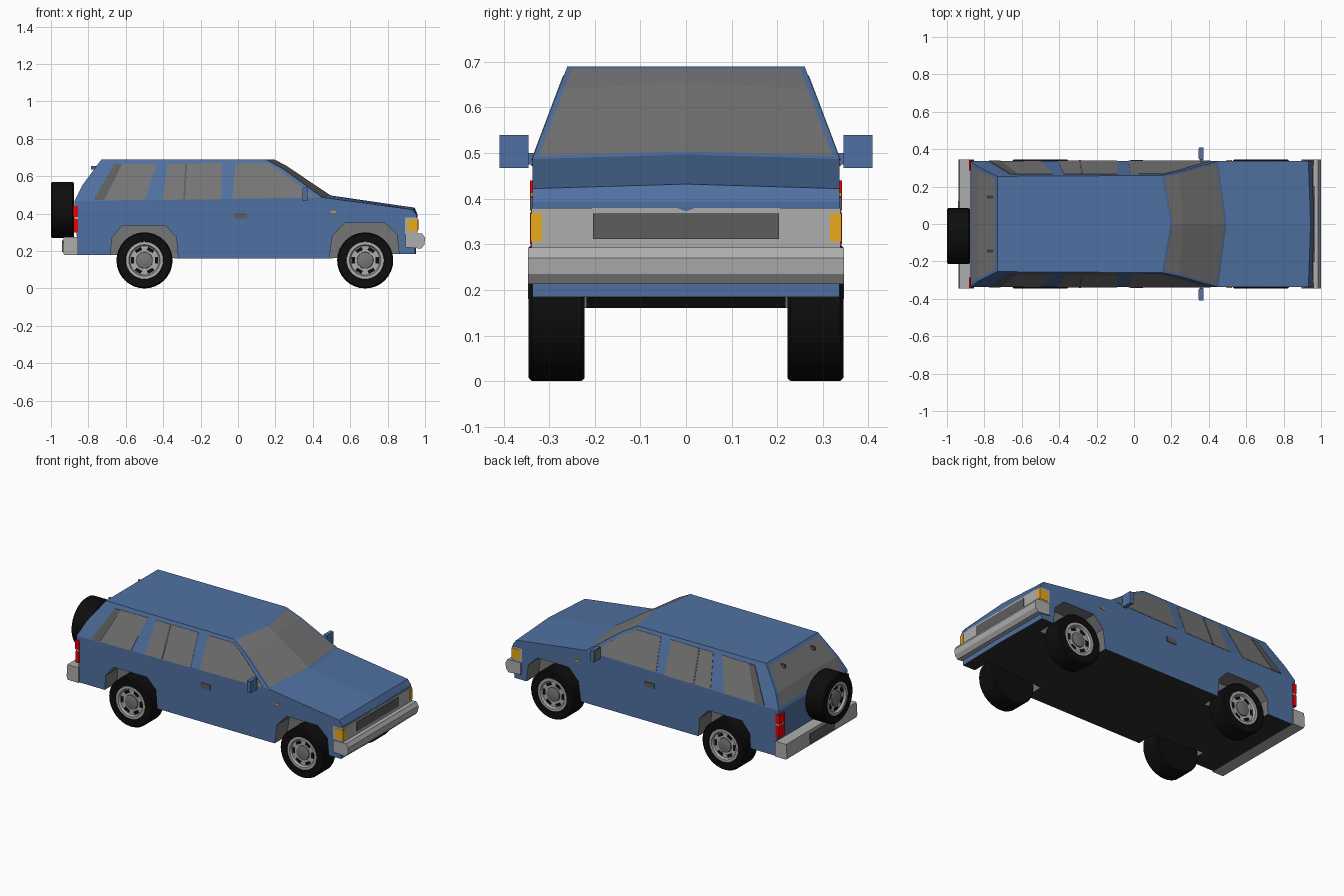
import bpy, bmesh, math
from mathutils import Matrix, Vector

if "Cube" in bpy.data.objects:
    bpy.data.objects.remove(bpy.data.objects["Cube"])


def mat(name, r, g, b):
    m = bpy.data.materials.new(name)
    m.diffuse_color = (r, g, b, 1)
    m.use_nodes = True
    m.node_tree.nodes["Principled BSDF"].inputs["Base Color"].default_value = m.diffuse_color
    return m


BLUE = mat("blue_paint", .08, .165, .36)
GLASS = mat("glass", .18, .18, .18)
DARK = mat("dark_grey", .11, .11, .11)
SILVER = mat("silver", .42, .42, .42)
BLACK = mat("rubber", .004, .004, .004)
FLOOR = mat("underside", .027, .027, .027)
AMBER = mat("amber", .8, .4, .01)
RED = mat("red", .9, .0, .0)


def finish(name, bm, mats, smooth=False):
    bmesh.ops.recalc_face_normals(bm, faces=bm.faces)
    me = bpy.data.meshes.new(name)
    bm.to_mesh(me)
    bm.free()
    for m in mats:
        me.materials.append(m)
    ob = bpy.data.objects.new(name, me)
    bpy.context.collection.objects.link(ob)
    if smooth:
        bpy.ops.object.select_all(action='DESELECT')
        ob.select_set(True)
        bpy.context.view_layer.objects.active = ob
        bpy.ops.object.shade_smooth_by_angle(angle=math.radians(30))
    return ob


def box(name, m, x0, x1, y0, y1, z0, z1, bm=None):
    b = bm or bmesh.new()
    M = Matrix.Translation(((x0 + x1) / 2, (y0 + y1) / 2, (z0 + z1) / 2))
    M = M @ Matrix.Diagonal((x1 - x0, y1 - y0, z1 - z0, 1))
    bmesh.ops.create_cube(b, size=1, matrix=M)
    return None if bm else finish(name, b, [m])


def pair(name, m, x0, x1, y0, y1, z0, z1):
    b = bmesh.new()
    box(name, m, x0, x1, y0, y1, z0, z1, b)
    box(name, m, x0, x1, -y1, -y0, z0, z1, b)
    return finish(name, b, [m])


def prism(bm, prof, y0, y1, index=0):
    a = [bm.verts.new((x, y0, z)) for x, z in prof]
    b = [bm.verts.new((x, y1, z)) for x, z in prof]
    n = len(prof)
    faces = [bm.faces.new(a), bm.faces.new(b[::-1])]
    faces += [bm.faces.new((a[i], a[(i + 1) % n], b[(i + 1) % n], b[i])) for i in range(n)]
    for f in faces:
        f.material_index = index


def side_y(x, z):
    # sloping plane of the cabin sides above the belt line
    return min(.337, .337 - .37 * (z - (.4795 + .0166 * x)))


# body shell: rows of x, z and the forward/upward bulge at the centre line
rows = [(-.875, .465, 0, 0), (-.83, .555, 0, 0), (-.73, .69, 0, 0), (.15, .69, .045, 0),
        (.24, .64, .02, .015), (.45, .487, .045, .01), (.932, .422, .012, .01),
        (.955, .393, .006, 0), (.945, .185, .006, 0), (.82, .185, 0, 0), (.49, .16, 0, 0),
        (-.315, .16, 0, 0), (-.68, .18, 0, 0), (-.855, .18, 0, 0)]
bm = bmesh.new()
grid = []
for i, (x, z, dx, dz) in enumerate(rows):
    y = side_y(x, z) if i < 6 else .337
    grid.append([bm.verts.new(p) for p in ((x, y, z), (x + dx, 0, z + dz), (x, -y, z))])
screens = {'front': [], 'rear': []}
for i, a in enumerate(grid):
    b = grid[(i + 1) % len(grid)]
    for k in (0, 1):
        f = bm.faces.new((a[k], a[k + 1], b[k + 1], b[k]))
        f.material_index = 2 if 8 <= i <= 12 else 0
        if i in (3, 4):
            screens['front'].append(f)
        if i in (0, 1):
            screens['rear'].append(f)
for k in (0, 2):
    bm.faces.new([g[k] for g in grid[:6]])
    bm.faces.new([grid[0][k]] + [g[k] for g in grid[5:]])
bmesh.ops.recalc_face_normals(bm, faces=bm.faces)
for key, t in (('front', .012), ('rear', .02)):
    bmesh.ops.inset_region(bm, faces=screens[key], thickness=t, use_boundary=True, use_even_offset=True)
    for f in screens[key]:
        f.material_index = 1
body = finish("body", bm, [BLUE, GLASS, FLOOR])

# wheel arch pockets
rear_arch = [(-.685, .1), (-.675, .27), (-.62, .337), (-.39, .337), (-.33, .275), (-.315, .1)]
front_arch = [(.48, .1), (.505, .28), (.57, .35), (.785, .35), (.85, .29), (.87, .1)]
bm = bmesh.new()
for prof in (rear_arch, front_arch):
    for s in (1, -1):
        prism(bm, prof, s * .218, s * .5, 1)
cutter = finish("arch_cutter", bm, [BLUE, GLASS, FLOOR])
cutter.hide_render = True
cutter.display_type = 'WIRE'
mod = body.modifiers.new("arches", 'BOOLEAN')
mod.operation = 'DIFFERENCE'
mod.object = cutter
bpy.context.view_layer.objects.active = body
body.select_set(True)
bpy.ops.object.modifier_apply(modifier=mod.name)
bpy.data.objects.remove(cutter)


# side windows, laid just proud of the cabin sides
def panes(name, m, polys, lift):
    b = bmesh.new()
    for poly in polys:
        for s in (1, -1):
            outer = [b.verts.new((x, s * (side_y(x, z) + lift), z)) for x, z in poly]
            inner = [b.verts.new((x, s * (side_y(x, z) - .006), z)) for x, z in poly]
            b.faces.new(outer)
            n = len(poly)
            for i in range(n):
                j = (i + 1) % n
                b.faces.new((outer[i], outer[j], inner[j], inner[i]))
    finish(name, b, [m])


panes("side_windows", GLASS, [
    [(-.775, .472), (-.66, .665), (-.435, .668), (-.5, .472)],
    [(-.405, .474), (-.375, .668), (-.085, .67), (-.09, .477)],
    [(-.03, .479), (-.015, .67), (.16, .67), (.245, .615), (.41, .486)]], .002)
panes("window_pillars", DARK, [
    [(-.775, .472), (-.66, .665), (-.62, .665), (-.715, .472)],
    [(-.293, .475), (-.282, .668), (-.272, .668), (-.283, .475)]], .004)

# bumpers
bm = bmesh.new()
prism(bm, [(.895, .22), (.98, .213), (.997, .235), (1, .27), (.985, .293), (.895, .293)], -.346, .346)
finish("front_bumper", bm, [SILVER])
bm = bmesh.new()
prism(bm, [(-.855, .18), (-.93, .18), (-.937, .2), (-.932, .275), (-.855, .275)], -.346, .346)
finish("rear_bumper", bm, [SILVER])
box("rear_plate_panel", DARK, -.94, -.925, -.12, .12, .195, .255)

# nose panel, grille and lamps
box("nose_panel", SILVER, .892, .96, -.339, .339, .29, .38)
box("grille", DARK, .94, .964, -.204, .204, .312, .368)
pair("turn_lamps", AMBER, .905, .963, .316, .341, .306, .368)
pair("tail_lamps_upper", RED, -.882, -.855, .285, .342, .382, .44)
pair("tail_lamps_lower", RED, -.88, -.855, .285, .342, .3, .37)
pair("tail_lamp_bands", SILVER, -.878, -.855, .285, .34, .37, .382)
pair("side_markers", AMBER, .495, .525, .33, .341, .405, .414)
pair("door_handles", DARK, -.02, .048, .33, .342, .374, .404)

# mirrors with stalks, and tailgate hinges
pair("mirrors", BLUE, .348, .372, .345, .409, .467, .54)
pair("mirror_stalks", BLUE, .352, .368, .32, .35, .475, .5)
pair("mirror_glass", GLASS, .345, .35, .351, .403, .474, .533)
pair("tailgate_hinges", DARK, -.785, -.755, .14, .15, .635, .655)


# wheels
def lathe(bm, prof, seg, M):
    rings = []
    for r, d in prof:
        if r == 0:
            rings.append([bm.verts.new(M @ Vector((0, 0, d)))] * seg)
        else:
            rings.append([bm.verts.new(M @ Vector((r * math.cos(2 * math.pi * i / seg),
                          r * math.sin(2 * math.pi * i / seg), d))) for i in range(seg)])
    for a, b in zip(rings, rings[1:]):
        for i in range(seg):
            j = (i + 1) % seg
            bm.faces.new(list(dict.fromkeys((a[i], a[j], b[j], b[i]))))


def wheel(name, M):
    parts = [("tyre", BLACK, [(0, -.0615), (.143, -.0615), (.15, -.054), (.15, .054), (.143, .0615),
                              (.102, .0615), (.1, .04), (0, .04)]),
             ("rim", SILVER, [(.101, .042), (.1, .06), (.084, .06), (.078, .047), (.042, .047)]),
             ("hub", GLASS, [(.045, .044), (.043, .053), (.036, .056), (0, .056)])]
    for part, m, prof in parts:
        b = bmesh.new()
        lathe(b, prof, 32, M)
        finish(name + "_" + part, b, [m], True)
    b = bmesh.new()
    for i in range(6):
        T = M @ Matrix.Rotation(i * math.pi / 3, 4, 'Z') @ Matrix.Translation((.064, 0, .046))
        bmesh.ops.create_cube(b, size=1, matrix=T @ Matrix.Diagonal((.018, .036, .005, 1)))
    finish(name + "_slots", b, [BLACK])


for label, x in (("rear", -.5), ("front", .68)):
    for side, s in (("left", 1), ("right", -1)):
        wheel(f"{label}_{side}_wheel", Matrix.Translation((x, s * .2835, .15)) @ Matrix.Rotation(-s * math.pi / 2, 4, 'X'))
wheel("spare_wheel", Matrix.Translation((-.9385, -.065, .42)) @ Matrix.Rotation(-math.pi / 2, 4, 'Y'))
